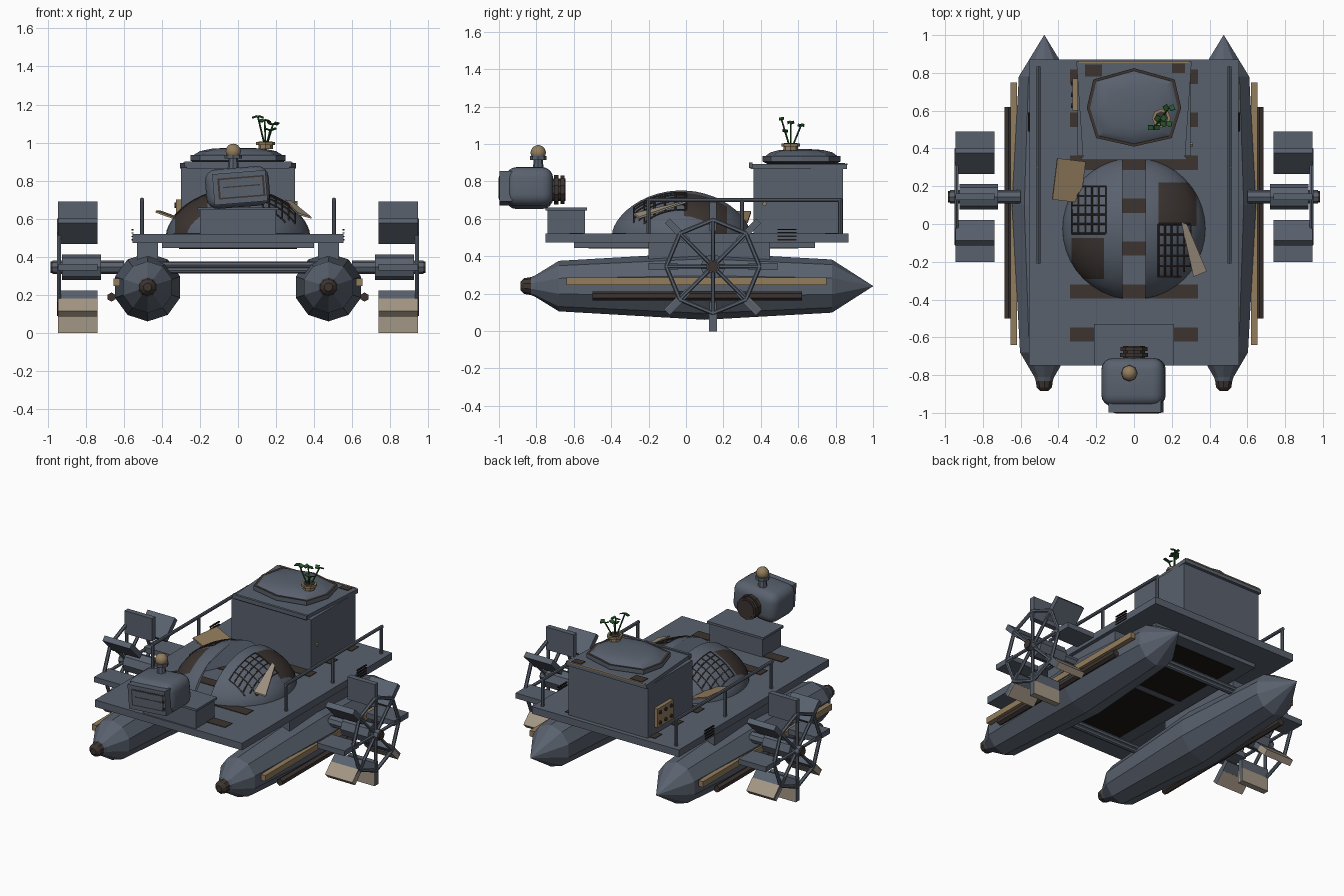
import bpy, bmesh, math
from mathutils import Vector, Matrix

if "Cube" in bpy.data.objects:
    bpy.data.objects.remove(bpy.data.objects["Cube"])


def material(name, rgb):
    m = bpy.data.materials.new(name)
    m.use_nodes = True
    m.diffuse_color = (*rgb, 1)
    m.node_tree.nodes["Principled BSDF"].inputs["Base Color"].default_value = (*rgb, 1)
    return m


SLATE = material("slate paint", (0.10, 0.12, 0.155))
RUST = material("dark rust", (0.045, 0.034, 0.030))
TAN = material("tan metal", (0.29, 0.205, 0.11))
CREAM = material("bare cream", (0.37, 0.31, 0.235))
BLACK = material("black void", (0.011, 0.009, 0.008))
GREEN = material("leaf green", (0.02, 0.10, 0.025))


def finish(name, bm, *mats):
    bmesh.ops.recalc_face_normals(bm, faces=bm.faces)
    me = bpy.data.meshes.new(name)
    bm.to_mesh(me)
    bm.free()
    for m in mats:
        me.materials.append(m)
    ob = bpy.data.objects.new(name, me)
    bpy.context.collection.objects.link(ob)
    return ob


def smooth(ob, angle=35):
    bpy.ops.object.select_all(action="DESELECT")
    ob.select_set(True)
    bpy.context.view_layer.objects.active = ob
    bpy.ops.object.shade_smooth_by_angle(angle=math.radians(angle))


def box(name, mat, x, y, z, rot=None, bevel=0):
    """Box from (min, max) ranges, optionally turned about its centre."""
    bm = bmesh.new()
    bmesh.ops.create_cube(bm, size=1)
    size = Vector((x[1] - x[0], y[1] - y[0], z[1] - z[0]))
    bmesh.ops.scale(bm, vec=size, verts=bm.verts)
    if bevel:
        bmesh.ops.bevel(bm, geom=bm.edges[:], offset=bevel, segments=4, profile=0.5, affect="EDGES")
    ob = finish(name, bm, mat)
    ob.location = (sum(x) / 2, sum(y) / 2, sum(z) / 2)
    ob.rotation_euler = rot or (0, 0, 0)
    return ob


def tube(name, mat, a, b, r, sides=8, r2=None):
    a, b = Vector(a), Vector(b)
    bm = bmesh.new()
    bmesh.ops.create_cone(bm, cap_ends=True, segments=sides, radius1=r,
                          radius2=r if r2 is None else r2, depth=(b - a).length)
    turn = (b - a).to_track_quat("Z", "Y").to_matrix().to_4x4()
    bm.transform(Matrix.Translation((a + b) / 2) @ turn)
    return finish(name, bm, mat)


def loft(name, mats, rings, rule=None):
    """Skin equal-length rings of points and cap both ends."""
    bm = bmesh.new()
    vs = [[bm.verts.new(p) for p in ring] for ring in rings]
    n = len(rings[0])
    for i in range(len(vs) - 1):
        for k in range(n):
            f = bm.faces.new((vs[i][k], vs[i][(k + 1) % n], vs[i + 1][(k + 1) % n], vs[i + 1][k]))
            f.material_index = rule(i) if rule else 0
    bm.faces.new(vs[0]).material_index = rule(0) if rule else 0
    bm.faces.new(vs[-1])
    return finish(name, bm, *mats)


# Deck, underside frame and rust strips
box("deck", SLATE, (-0.555, 0.555), (-0.75, 0.87), (0.472, 0.52))
box("deck_under_frame", SLATE, (-0.4, 0.4), (-0.6, 0.69), (0.445, 0.475))
for i, (a, b) in enumerate([(-0.52, 0.02), (0.07, 0.6)]):
    box(f"underside_void_{i}", BLACK, (-0.31, 0.31), (a, b), (0.441, 0.447))
for i in range(7):
    y = 0.78 - 0.2275 * i
    box(f"deck_rust_strip_{i}", RUST, (-0.34, 0.34), (y - 0.038, y + 0.038), (0.515, 0.524))
for i, y in enumerate((-0.42, 0.52)):
    for j, z in enumerate((0.328, 0.357)):
        tube(f"cross_beam_{i}_{j}", SLATE, (-0.42, y, z), (0.42, y, z), 0.017)

# Pontoons, side strips, railings and deck vents on both sides
PONTOON = [(-0.885, 0.022), (-0.865, 0.042), (-0.83, 0.048), (-0.81, 0.055), (-0.68, 0.135),
           (0.1, 0.18), (0.78, 0.142), (1.0, 0.001)]
for s, side in ((1, "left"), (-1, "right")):
    rings = [[(s * 0.475 + r * math.sin(k * math.tau / 10), y, 0.24 + r * math.cos(k * math.tau / 10))
              for k in range(10)] for y, r in PONTOON]
    loft(f"{side}_pontoon", (SLATE, RUST), rings, lambda i: 1 if i < 2 else 0)

    def sx(a, b):
        return tuple(sorted((s * a, s * b)))
    box(f"{side}_pontoon_mount", SLATE, sx(0.42, 0.53), (-0.2, 0.45), (0.38, 0.475))
    box(f"{side}_tan_strip", TAN, sx(0.62, 0.655), (-0.64, 0.75), (0.245, 0.285))
    tube(f"{side}_rust_pipe", RUST, (s * 0.665, -0.5, 0.188), (s * 0.665, 0.62, 0.188), 0.024, 6)
    for i, y in enumerate((-0.2, 0.3, 0.825)):
        tube(f"{side}_rail_post_{i}", SLATE, (s * 0.505, y, 0.51), (s * 0.505, y, 0.705), 0.011)
    tube(f"{side}_rail", SLATE, (s * 0.505, -0.21, 0.7), (s * 0.505, 0.835, 0.7), 0.011)
    for i in range(4):
        z = 0.485 + 0.018 * i
        box(f"{side}_vent_bar_{i}", BLACK, sx(0.55, 0.56), (0.49, 0.59), (z, z + 0.007))

    # Paddle wheel
    cy, cz = 0.144, 0.345

    def polar(x, r, k):
        a = k * math.pi / 4
        return (s * x, cy + r * math.sin(a), cz - r * math.cos(a))
    for n, a, b, r, mat in (("axle", 0.6, 0.975, 0.036, SLATE), ("hub", 0.72, 0.925, 0.068, SLATE),
                            ("hub_cap", 0.97, 0.985, 0.03, RUST)):
        tube(f"{side}_wheel_{n}", mat, (s * a, cy, cz), (s * b, cy, cz), r, 8)
    for k in range(8):
        tube(f"{side}_wheel_spoke_{k}", SLATE, polar(0.94, 0.02, k), polar(0.94, 0.25, k), 0.011, 6)
        tube(f"{side}_wheel_rim_{k}", SLATE, polar(0.94, 0.25, k), polar(0.94, 0.25, k + 1), 0.012, 6)
        parts = [("paddle", SLATE, 0.19, 0.345, 0.018)]
        if k in (0, 1, 7):
            parts.append(("paddle_bare_tip", CREAM, 0.255, 0.347, 0.021))
        for n, mat, r0, r1, t in parts:
            ob = box(f"{side}_{n}_{k}", mat, sx(0.738, 0.945), (-t, t), (-(r1 - r0) / 2, (r1 - r0) / 2))
            ob.location = polar(0.8415, (r0 + r1) / 2, k)
            ob.rotation_euler = (k * math.pi / 4, 0, 0)

# Split dome with rust patches and mesh lines
RX, RY, DY, Z0, H = 0.378, 0.375, -0.025, 0.52, 0.235


def dome_z(x, y):
    return Z0 + H * max(0, 1 - (x / RX) ** 2 - ((y - DY) / RY) ** 2) ** 0.62


for s, side, px, py, gx, gy in ((1, "left", (0.13, 0.33), (-0.01, 0.22), (0.13, 0.30), (-0.28, 0)),
                                (-1, "right", (-0.33, -0.16), (-0.29, -0.075), (-0.33, -0.15), (-0.05, 0.2))):
    bm = bmesh.new()
    bmesh.ops.create_uvsphere(bm, u_segments=40, v_segments=24, radius=1)

    def cut(co, no, clear=False):
        return bmesh.ops.bisect_plane(bm, geom=bm.verts[:] + bm.edges[:] + bm.faces[:], dist=1e-5,
                                      plane_co=co, plane_no=no, clear_inner=clear)["geom_cut"]
    cut((0, 0, 0), (0, 0, 1), True)
    for v in bm.verts:
        x, y = v.co.x * RX, DY + v.co.y * RY
        v.co = (x, y, dome_z(x, y))
    edges = [e for e in cut((s * 0.06, 0, 0), (s, 0, 0), True) if isinstance(e, bmesh.types.BMEdge)]
    for v in px:
        cut((v, 0, 0), (1, 0, 0))
    for v in py:
        cut((0, v, 0), (0, 1, 0))
    bmesh.ops.holes_fill(bm, edges=[e for e in bm.edges if e.is_boundary], sides=0)
    for f in bm.faces:
        c = f.calc_center_median()
        f.material_index = int(px[0] < c.x < px[1] and py[0] < c.y < py[1] and f.normal.z > 0.1)
    smooth(finish(f"{side}_dome_half", bm, SLATE, RUST))
    # Mesh of thin wires over the dome surface
    cu = bpy.data.curves.new(f"{side}_dome_mesh", "CURVE")
    cu.dimensions, cu.bevel_depth, cu.bevel_resolution = "3D", 0.0045, 0
    cu.materials.append(RUST)

    def wire(pts):
        pts = [p for p in pts if (p[0] / RX) ** 2 + ((p[1] - DY) / RY) ** 2 < 0.93]
        sp = cu.splines.new("POLY")
        sp.points.add(len(pts) - 1)
        for q, (x, y) in zip(sp.points, pts):
            q.co = (x, y, dome_z(x, y) + 0.002, 1)
    for i in range(6):
        t = i / 5
        x, y = gx[0] + t * (gx[1] - gx[0]), gy[0] + t * (gy[1] - gy[0])
        wire([(x, gy[0] + j / 10 * (gy[1] - gy[0])) for j in range(11)])
        wire([(gx[0] + j / 10 * (gx[1] - gx[0]), y) for j in range(11)])
    bpy.context.collection.objects.link(bpy.data.objects.new(f"{side}_dome_mesh", cu))

# Loose panels leaning on the dome
box("loose_tan_panel", TAN, (-0.425, -0.265), (0.12, 0.34), (0.605, 0.615), (0, 0.35, -0.12))
loft("loose_cream_shard", (CREAM,), [[(0.25, 0.01, z + 0.69), (0.28, 0.0, z + 0.685),
     (0.385, -0.25, z + 0.6), (0.315, -0.28, z + 0.62)] for z in (0, 0.01)])

# Rear cabin with roof, hatch and plaque
box("cabin", SLATE, (-0.3, 0.3), (0.36, 0.84), (0.5, 0.87))
loft("cabin_roof", (SLATE,), [[(-0.27, 0.345, z), (0.27, 0.345, z), (0.305, 0.86, z), (-0.305, 0.86, z)]
                              for z in (0.865, 0.893)])
box("roof_front_lip", SLATE, (-0.28, 0.28), (0.338, 0.355), (0.872, 0.9))
for i, (x, y) in enumerate([((-0.26, -0.17), (0.78, 0.845)), ((0.2, 0.27), (0.8, 0.85))]):
    box(f"roof_rust_patch_{i}", RUST, x, y, (0.89, 0.897))
box("roof_tan_edge", TAN, (-0.29, 0.29), (0.853, 0.863), (0.888, 0.896))
OCT = [(0.25, 0), (0.215, 0.15), (0, 0.21), (-0.215, 0.15), (-0.25, 0), (-0.2, -0.16), (0, -0.205), (0.2, -0.16)]
HATCH = [(0.89, 0.85), (0.905, 1), (0.935, 1), (0.935, 0.93), (0.955, 0.8), (0.968, 0.55), (0.972, 0.25)]
hatch = loft("roof_hatch", (SLATE, RUST), [[(k * x, 0.615 + k * y, z) for x, y in OCT] for z, k in HATCH],
             lambda i: int(i < 1 or i == 2))
smooth(hatch, 30)
box("side_plaque", TAN, (-0.325, -0.295), (0.6, 0.77), (0.57, 0.7))
for y in (0.625, 0.685, 0.745):
    for z in (0.6, 0.67):
        tube("plaque_bolt", RUST, (-0.32, y, z), (-0.333, y, z), 0.014, 6)
tube("door_handle", TAN, (0.3, 0.42, 0.68), (0.312, 0.42, 0.68), 0.012, 6)

# Plant in its pot
P = Vector((0.145, 0.56, 0.965))
tube("plant_pot", TAN, P, P + Vector((0, 0, 0.03)), 0.038, 8)
tube("plant_pot_rim", TAN, P + Vector((0, 0, 0.022)), P + Vector((0, 0, 0.037)), 0.05, 8)
tube("plant_soil", RUST, P + Vector((0, 0, 0.036)), P + Vector((0, 0, 0.04)), 0.036, 8)
for i, tip in enumerate([(0.105, 0.51, 1.135), (0.14, 0.56, 1.115), (0.185, 0.615, 1.1), (0.17, 0.53, 1.07)]):
    tip = Vector(tip)
    tube(f"plant_stem_{i}", GREEN, P, tip, 0.005, 5)
    for j in (-1, 1):
        box(f"leaf_{i}_{j}", GREEN, (tip.x + j * 0.016 - 0.015, tip.x + j * 0.016 + 0.015),
            (tip.y - 0.013, tip.y + 0.013), (tip.z - 0.003, tip.z + 0.003), (0.2, j * 0.35, i))

# Front pedestal
box("pedestal", SLATE, (-0.2, 0.2), (-0.74, -0.54), (0.515, 0.648))
box("pedestal_cap", SLATE, (-0.213, 0.213), (-0.75, -0.53), (0.645, 0.66))

# Tilted head with visor, neck rings and knob
ROLL = (0, -0.08, 0)
smooth(box("head", SLATE, (-0.17, 0.165), (-0.965, -0.71), (0.66, 0.868), ROLL, 0.06))
box("visor_plate", SLATE, (-0.13, 0.15), (-0.998, -0.93), (0.682, 0.845), ROLL)
box("visor_frame", RUST, (-0.105, 0.14), (-1.0, -0.99), (0.71, 0.82), ROLL)
box("visor_screen", SLATE, (-0.095, 0.13), (-1.002, -0.99), (0.718, 0.812), ROLL)
box("visor_slot", RUST, (-0.08, 0.115), (-1.003, -0.99), (0.768, 0.774), ROLL)
for i, (r, a, b) in enumerate([(0.06, -0.72, -0.645), (0.078, -0.705, -0.682), (0.075, -0.672, -0.65)]):
    tube(f"neck_ring_{i}", RUST, (0, a, 0.755), (0, b, 0.755), r, 10)
tube("knob_base", SLATE, (-0.025, -0.79, 0.86), (-0.025, -0.79, 0.935), 0.03, 8, 0.022)
tube("knob_collar", SLATE, (-0.025, -0.79, 0.915), (-0.025, -0.79, 0.935), 0.045, 8)
bm = bmesh.new()
bmesh.ops.create_uvsphere(bm, u_segments=14, v_segments=10, radius=0.041)
knob = finish("knob", bm, TAN)
knob.location = (-0.025, -0.79, 0.953)
smooth(knob, 60)
